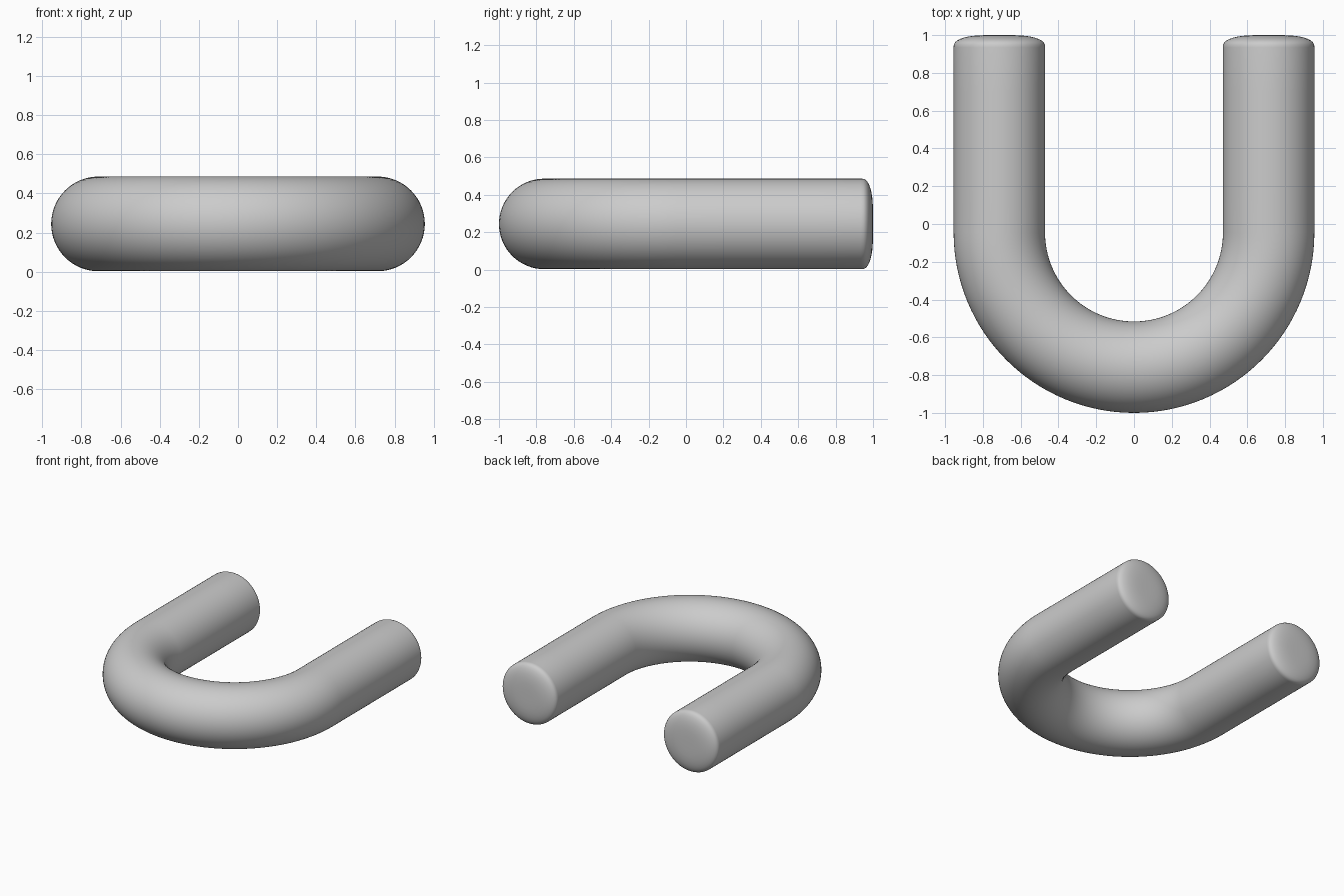
import bpy, bmesh
from math import sin, cos, pi

if "Cube" in bpy.data.objects:
    bpy.data.objects.remove(bpy.data.objects["Cube"])

R, r = 0.713, 0.242        # bend radius and tube radius
CY, CZ = -0.045, 0.244     # bend centre and tube height
SIDES, ARC = 64, 64

# softly domed end: (y, ring radius) from tip towards the straight leg
cap = [(1.0, 0.05), (0.999, 0.1), (0.996, 0.14), (0.991, 0.17), (0.986, 0.19),
       (0.979, 0.209), (0.971, 0.224), (0.961, 0.235), (0.949, 0.241), (0.935, r)]
leg = cap + [(y, r) for y in (0.7, 0.45, 0.2)]

# rings along the path: (x, y, radius, direction angle of the ring's outward axis)
rings = [(R, y, rad, 0.0) for y, rad in leg]
for i in range(ARC + 1):
    a = -pi * i / ARC
    rings.append((R * cos(a), CY + R * sin(a), r, a))
rings += [(-R, y, rad, -pi) for y, rad in reversed(leg)]

# sweep the circle around the U
bm = bmesh.new()
loops = []
for x, y, rad, a in rings:
    loop = []
    for j in range(SIDES):
        t = 2 * pi * j / SIDES
        d = rad * cos(t)
        loop.append(bm.verts.new((x + d * cos(a), y + d * sin(a), CZ + rad * sin(t))))
    loops.append(loop)
for p, q in zip(loops, loops[1:]):
    for j in range(SIDES):
        k = (j + 1) % SIDES
        bm.faces.new((p[j], p[k], q[k], q[j]))
bm.faces.new(loops[0])
bm.faces.new(loops[-1])
bmesh.ops.recalc_face_normals(bm, faces=bm.faces)
for f in bm.faces:
    f.smooth = True

mesh = bpy.data.meshes.new("u_tube")
bm.to_mesh(mesh)
bm.free()
bpy.context.collection.objects.link(bpy.data.objects.new("u_tube", mesh))
